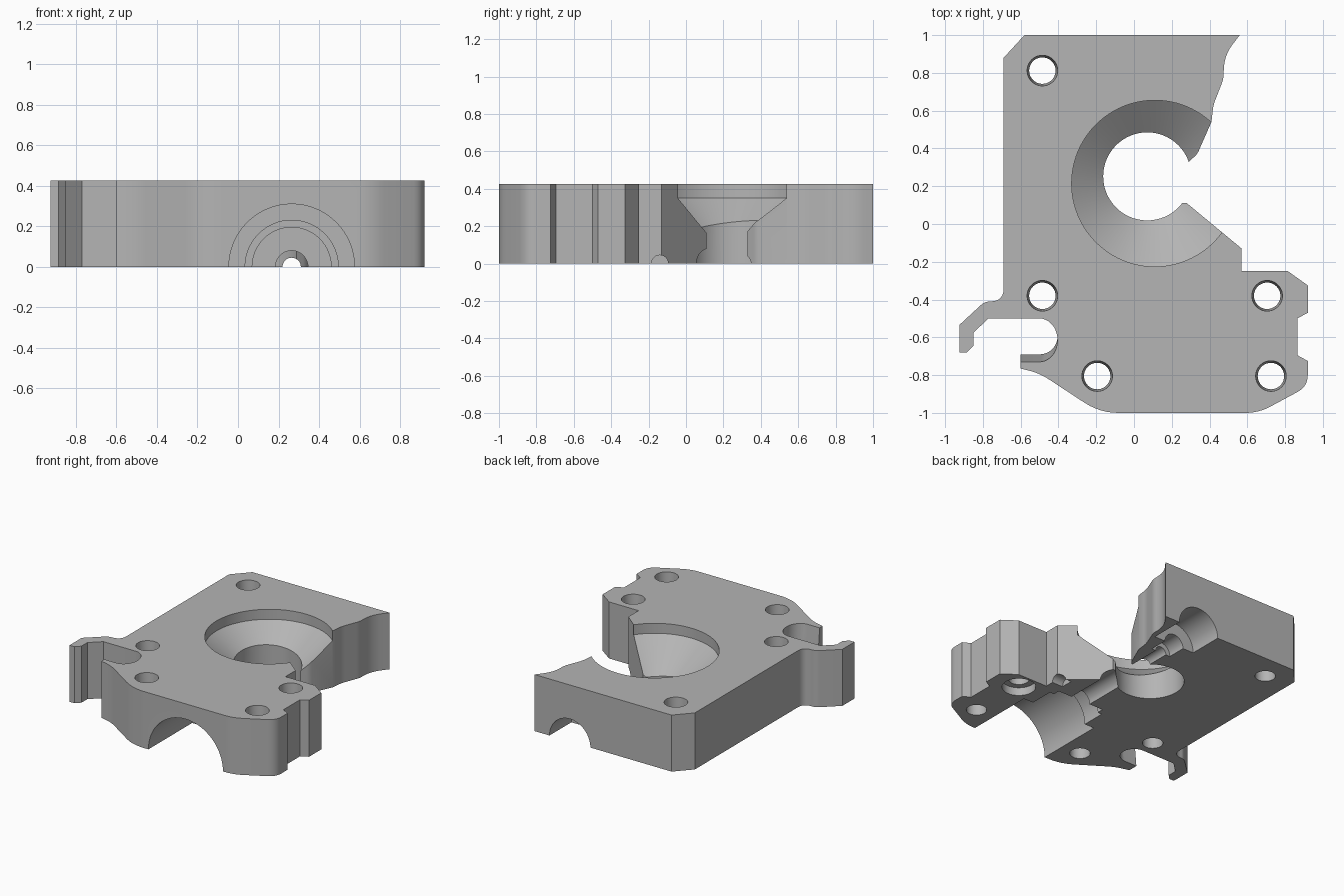
import bpy, bmesh, math
from mathutils import Matrix, Vector

if "Cube" in bpy.data.objects:
    bpy.data.objects.remove(bpy.data.objects["Cube"])

HEIGHT = 0.425

gray = bpy.data.materials.new("machined_gray")
gray.use_nodes = True
gray.diffuse_color = (0.46, 0.46, 0.46, 1)
gray.node_tree.nodes["Principled BSDF"].inputs["Base Color"].default_value = gray.diffuse_color


def finish(name, bm):
    bmesh.ops.recalc_face_normals(bm, faces=bm.faces[:])
    mesh = bpy.data.meshes.new(name)
    bm.to_mesh(mesh)
    bm.free()
    mesh.materials.append(gray)
    obj = bpy.data.objects.new(name, mesh)
    bpy.context.collection.objects.link(obj)
    return obj


def loft(name, lower, upper, z0, z1):
    """Solid between two outlines with equal point counts."""
    bm = bmesh.new()
    a = [bm.verts.new((x, y, z0)) for x, y in lower]
    b = [bm.verts.new((x, y, z1)) for x, y in upper]
    bm.faces.new(a)
    bm.faces.new(b)
    for i in range(len(a)):
        j = (i + 1) % len(a)
        bm.faces.new((a[i], a[j], b[j], b[i]))
    return finish(name, bm)


def lathe(name, profile, matrix, sides=64):
    """Solid of revolution about local z from (radius, height) pairs."""
    bm = bmesh.new()
    rings = []
    for r, h in profile:
        rings.append([bm.verts.new((r * math.cos(t), r * math.sin(t), h))
                      for t in (math.tau * k / sides for k in range(sides))])
    bm.faces.new(rings[0])
    bm.faces.new(rings[-1])
    for lo, hi in zip(rings, rings[1:]):
        for k in range(sides):
            n = (k + 1) % sides
            bm.faces.new((lo[k], lo[n], hi[n], hi[k]))
    bm.transform(matrix)
    return finish(name, bm)


def fillet(points, steps=6):
    """Round each (x, y, radius) corner that has a radius."""
    out = []
    for i, (x, y, r) in enumerate(points):
        p = Vector((x, y))
        if not r:
            out.append(p)
            continue
        u = (Vector(points[i - 1][:2]) - p).normalized()
        v = (Vector(points[(i + 1) % len(points)][:2]) - p).normalized()
        a, b = p + u * r, p + v * r
        for k in range(steps + 1):
            t = k / steps
            out.append(a * (1 - t) ** 2 + p * 2 * t * (1 - t) + b * t * t)
    return out


# Plate outline: corner x, y and rounding
outline = fillet([
    (-0.69, 0.88, 0), (-0.58, 1, 0), (0.56, 1, 0), (0.475, 0.89, 0.08),
    (0.475, 0.77, 0.03), (0.42, 0.63, 0.03), (0.41, 0.54, 0),
    (0.335, 0.37, 0.02), (0.285, 0.325, 0), (0.2, 0.32, 0), (0.2, 0.11, 0),
    (0.28, 0.11, 0), (0.57, -0.13, 0), (0.57, -0.25, 0), (0.815, -0.25, 0),
    (0.92, -0.325, 0), (0.92, -0.47, 0), (0.865, -0.5, 0), (0.865, -0.695, 0),
    (0.92, -0.725, 0), (0.92, -0.86, 0.06), (0.66, -1, 0.07),
    (-0.18, -1, 0.1), (-0.5, -0.79, 0.06), (-0.6, -0.765, 0),
    (-0.6, -0.5, 0), (-0.77, -0.5, 0), (-0.85, -0.575, 0), (-0.85, -0.645, 0),
    (-0.885, -0.68, 0), (-0.925, -0.68, 0), (-0.925, -0.535, 0),
    (-0.79, -0.41, 0.03), (-0.69, -0.41, 0.07)])
plate = loft("mounting_plate", outline, outline, 0, HEIGHT)

cutters = []

# Rounded side slot, its front wall leaning outward at the top
arc = [math.radians(90 - 180 * k / 20) for k in range(21)]


def slot(low):
    half = (-0.5 - low) / 2
    return ([(-0.7, -0.5)]
            + [(-0.5 + 0.095 * math.cos(t), low + half + half * math.sin(t)) for t in arc]
            + [(-0.7, low)])


cutters.append(loft("slot_cutter", slot(-0.69), slot(-0.73), -0.001, HEIGHT + 0.001))

# Conical recess and offset throat
cutters.append(lathe("funnel_cutter", [(0.02, 0.023), (0.44, 0.35), (0.44, 0.6)],
                     Matrix.Translation((0.11, 0.215, 0)), 96))
cutters.append(lathe("throat_cutter", [(0.233, -0.1), (0.233, 0.6)],
                     Matrix.Translation((0.07, 0.252, 0)), 96))

# Stepped half-round channel along the underside
channel = [(0.31, -1.1), (0.31, -0.48), (0.23, -0.48), (0.23, -0.3),
           (0.195, -0.3), (0.195, -0.25), (0.08, -0.25), (0.08, 0.15),
           (0.045, 0.15), (0.045, 0.6), (0.08, 0.6), (0.08, 0.74),
           (0.17, 0.74), (0.17, 1.1)]
cutters.append(lathe("channel_cutter", channel,
                     Matrix.Translation((0.265, 0, 0)) @ Matrix.Rotation(-math.pi / 2, 4, 'X')))

# Small cross notch in the underside next to the opening
cutters.append(lathe("notch_cutter", [(0.045, 0.48), (0.045, 0.7)],
                     Matrix.Translation((0, -0.14, 0)) @ Matrix.Rotation(math.pi / 2, 4, 'Y'), 24))

# Bolt holes, one with a wider seat underneath
for x, y in [(-0.485, 0.812), (-0.485, -0.38), (0.705, -0.38),
             (-0.195, -0.805), (0.725, -0.805)]:
    profile = [(0.07, -0.1), (0.07, 0.2), (0.081, HEIGHT), (0.081, 0.6)]
    if (x, y) == (0.705, -0.38):
        profile = [(0.115, -0.1), (0.115, 0.06), (0.07, 0.06)] + profile[1:]
    cutters.append(lathe("bolt_hole_cutter", profile, Matrix.Translation((x, y, 0)), 40))

# Cut everything out of the plate
bpy.ops.object.select_all(action='DESELECT')
plate.select_set(True)
bpy.context.view_layer.objects.active = plate
for cutter in cutters:
    cutter.hide_render = True
    mod = plate.modifiers.new(cutter.name, 'BOOLEAN')
    mod.operation = 'DIFFERENCE'
    mod.solver = 'EXACT'
    mod.object = cutter
    bpy.ops.object.modifier_apply(modifier=mod.name)
    bpy.data.objects.remove(cutter)

bpy.ops.object.shade_smooth_by_angle(angle=math.radians(25))
